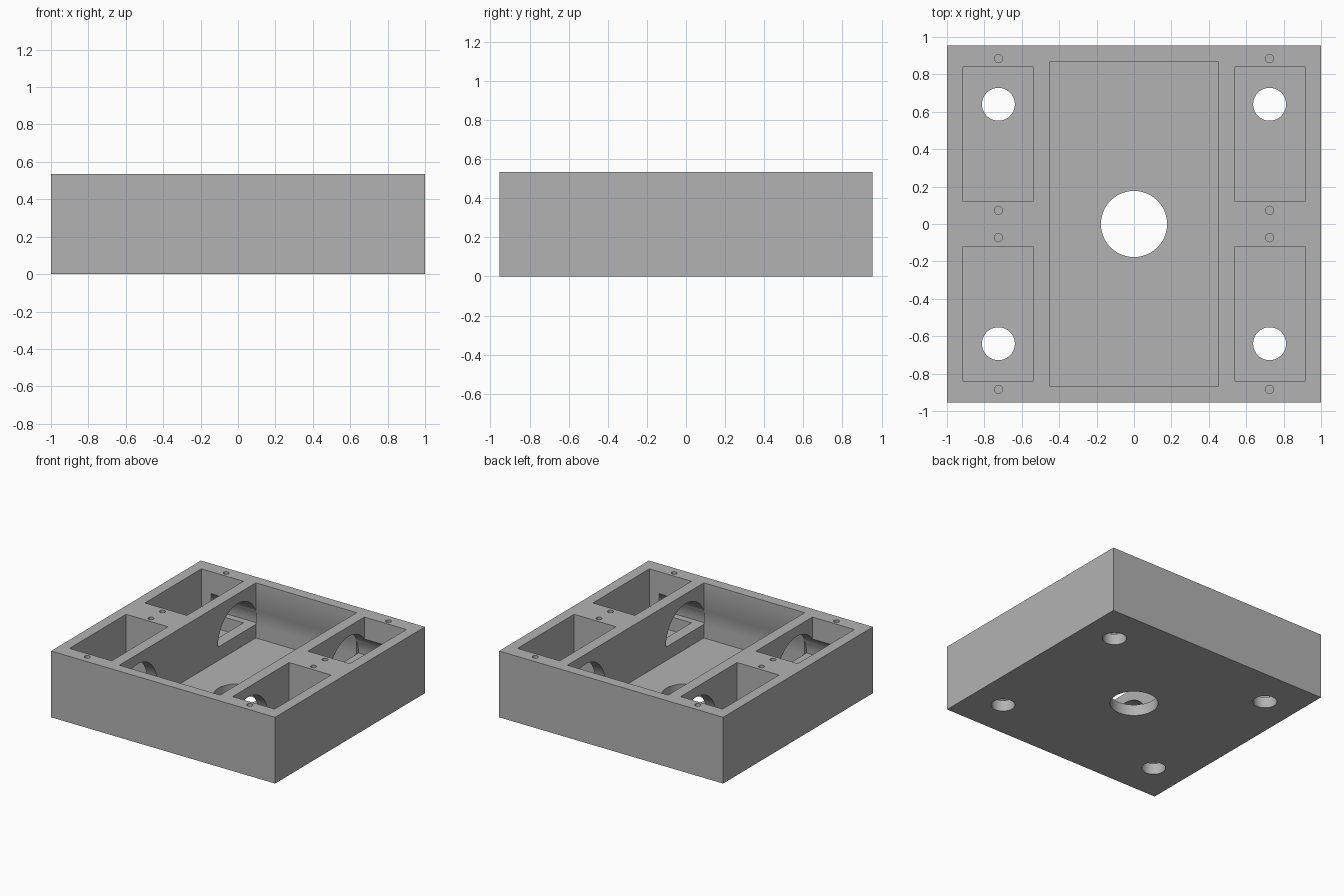
import bpy, bmesh, math
from mathutils import Matrix

old = bpy.data.objects.get("Cube")
if old:
    bpy.data.objects.remove(old, do_unlink=True)

TOP, FLOOR = 0.535, 0.09


def material(name, value):
    mat = bpy.data.materials.new(name)
    mat.use_nodes = True
    color = (value, value, value, 1)
    mat.diffuse_color = color
    mat.node_tree.nodes["Principled BSDF"].inputs["Base Color"].default_value = color
    return mat


def finish(name, bm):
    bmesh.ops.recalc_face_normals(bm, faces=bm.faces)
    mesh = bpy.data.meshes.new(name)
    bm.to_mesh(mesh)
    bm.free()
    obj = bpy.data.objects.new(name, mesh)
    bpy.context.collection.objects.link(obj)
    return obj


def block(name, x, y, z):
    """Box spanning three (low, high) ranges."""
    bm = bmesh.new()
    bmesh.ops.create_cube(bm, size=1)
    for v in bm.verts:
        v.co = [r[0] if c < 0 else r[1] for c, r in zip(v.co, (x, y, z))]
    return finish(name, bm)


def post(name, x, y, radius, z):
    """Upright cylinder between two heights."""
    bm = bmesh.new()
    bmesh.ops.create_cone(bm, cap_ends=True, segments=48, radius1=radius, radius2=radius,
                          depth=z[1] - z[0],
                          matrix=Matrix.Translation((x, y, sum(z) / 2)))
    return finish(name, bm)


def arch(name, x, y, z, radius, steps=40):
    """Half-round tunnel running along x."""
    bm = bmesh.new()
    angles = [math.pi * i / steps for i in range(steps + 1)]
    ring = [bm.verts.new((x[0], y + radius * math.cos(a), z + radius * math.sin(a)))
            for a in angles]
    face = bm.faces.new(ring)
    out = bmesh.ops.extrude_face_region(bm, geom=[face])
    moved = [g for g in out["geom"] if isinstance(g, bmesh.types.BMVert)]
    bmesh.ops.translate(bm, verts=moved, vec=(x[1] - x[0], 0, 0))
    return finish(name, bm)


def span(a, b, sign):
    return tuple(sorted((a * sign, b * sign)))


# Solid housing body
body = block("housing", (-1, 1), (-0.955, 0.955), (0, TOP))
body.data.materials.append(material("plain grey", 0.45))

# Central bay and its floor opening
above = TOP + 0.1
cutters = [block("bay_cutter", (-0.45, 0.45), (-0.87, 0.87), (FLOOR, above)),
           post("centre_hole_cutter", 0, 0, 0.177, (-0.1, 0.3))]

# Four corner pockets with floor holes, arched tunnels and screw holes
for sx in (-1, 1):
    for sy in (-1, 1):
        cutters += [
            block("pocket_cutter", span(0.54, 0.915, sx), span(0.12, 0.84, sy), (FLOOR, above)),
            arch("tunnel_cutter", span(0.449, 0.83, sx), 0.64 * sy, 0.2, 0.255),
            post("floor_hole_cutter", 0.725 * sx, 0.64 * sy, 0.088, (-0.1, 0.15)),
        ]
        for y in (0.073, 0.885):
            cutters.append(post("screw_hole_cutter", 0.725 * sx, y * sy, 0.022, (0.36, above)))

# Carve the body, then discard the cutters
for cutter in cutters:
    cutter.hide_render = True
    mod = body.modifiers.new("cut", 'BOOLEAN')
    mod.operation, mod.solver, mod.object = 'DIFFERENCE', 'EXACT', cutter
bpy.context.view_layer.objects.active = body
body.select_set(True)
for mod in list(body.modifiers):
    bpy.ops.object.modifier_apply(modifier=mod.name)
for cutter in cutters:
    bpy.data.objects.remove(cutter, do_unlink=True)

bpy.ops.object.shade_smooth_by_angle(angle=math.radians(30))
